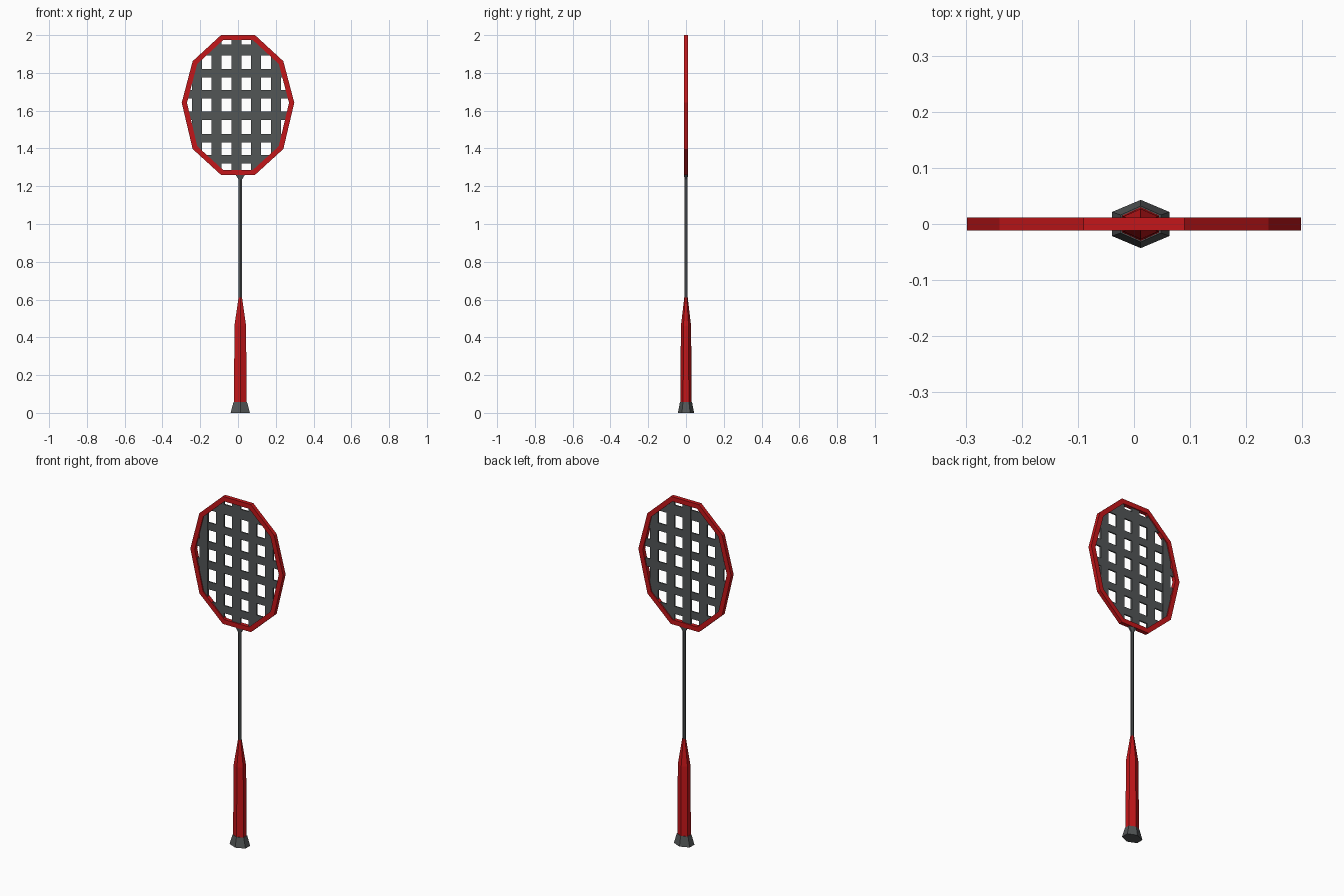
import bpy, bmesh, math
from mathutils import Vector

if "Cube" in bpy.data.objects:
    bpy.data.objects.remove(bpy.data.objects["Cube"])

def material(name, rgb):
    m = bpy.data.materials.new(name)
    m.diffuse_color = (*rgb, 1)
    m.use_nodes = True
    m.node_tree.nodes["Principled BSDF"].inputs["Base Color"].default_value = m.diffuse_color
    return m

red = material("red", (0.55, 0.008, 0.01))
grey = material("dark grey", (0.085, 0.092, 0.094))
CX = 0.012   # grip and shaft axis

def finish(bm, name, mat):
    bmesh.ops.recalc_face_normals(bm, faces=bm.faces)
    me = bpy.data.meshes.new(name)
    bm.to_mesh(me)
    bm.free()
    me.materials.append(mat)
    ob = bpy.data.objects.new(name, me)
    bpy.context.collection.objects.link(ob)

def hex_loft(name, mat, rings):
    """Six-sided loft; rings are (z, half width x, y radius)."""
    bm = bmesh.new()
    loops = []
    for z, hx, ry in rings:
        loops.append([bm.verts.new((CX + hx / 0.866 * math.cos(a), ry * math.sin(a), z))
                      for a in (math.pi / 6 + k * math.pi / 3 for k in range(6))])
    for a, b in zip(loops, loops[1:]):
        for i in range(6):
            j = (i + 1) % 6
            bm.faces.new((a[i], a[j], b[j], b[i]))
    bm.faces.new(loops[0])
    bm.faces.new(loops[-1])
    finish(bm, name, mat)

# Grip, butt cap and shaft
hex_loft("butt_cap", grey, [(0, 0.051, 0.043), (0.057, 0.036, 0.032)])
hex_loft("grip", red, [(0.055, 0.033, 0.03), (0.46, 0.031, 0.027), (0.612, 0.009, 0.009)])
hex_loft("shaft", grey, [(0.6, 0.0085, 0.008), (1.235, 0.0085, 0.008), (1.262, 0.026, 0.0105)])

# Ten-sided head outline
half = [(0.09, 2.0), (0.24, 1.862), (0.298, 1.642), (0.24, 1.397), (0.09, 1.26)]
outer = [Vector(p) for p in half] + [Vector((-x, z)) for x, z in reversed(half)]

def inset(poly, d):
    """Offset a clockwise convex outline inwards by d."""
    out = []
    n = len(poly)
    for i in range(n):
        e1 = (poly[i] - poly[i - 1]).normalized()
        e2 = (poly[(i + 1) % n] - poly[i]).normalized()
        n1, n2 = Vector((e1.y, -e1.x)), Vector((e2.y, -e2.x))
        out.append(poly[i] + (n1 + n2) * d / (1 + n1.dot(n2)))
    return out

inner = inset(outer, 0.027)

# Head frame
bm = bmesh.new()
T = 0.0115
rings = [[bm.verts.new((p.x, y, p.y)) for p in poly]
         for poly, y in ((outer, -T), (outer, T), (inner, T), (inner, -T))]
for k in range(4):
    a, b = rings[k], rings[(k + 1) % 4]
    for i in range(10):
        j = (i + 1) % 10
        bm.faces.new((a[i], a[j], b[j], b[i]))
finish(bm, "head_frame", red)

# String bed: flat bars clipped to the middle of the frame
clip = inset(outer, 0.02)

def strings(name, boxes, t):
    bm = bmesh.new()
    for x0, x1, z0, z1 in boxes:
        r = bmesh.ops.create_cube(bm, size=1)
        for v in r["verts"]:
            v.co = ((x0 + x1) / 2 + v.co.x * (x1 - x0), v.co.y * 2 * t,
                    (z0 + z1) / 2 + v.co.z * (z1 - z0))
    for i in range(10):
        p, q = clip[i], clip[(i + 1) % 10]
        e = q - p
        r = bmesh.ops.bisect_plane(bm, geom=bm.verts[:] + bm.edges[:] + bm.faces[:],
                                   plane_co=(p.x, 0, p.y), plane_no=(-e.y, 0, e.x),
                                   clear_outer=True)
        cut = [g for g in r["geom_cut"] if isinstance(g, bmesh.types.BMEdge)]
        bmesh.ops.holes_fill(bm, edges=cut, sides=0)
    finish(bm, name, grey)

strings("vertical_strings",
        [(x - 0.026, x + 0.026, 1.2, 2.1) for x in (-0.217, -0.113, -0.008, 0.096, 0.202)], 0.005)
strings("horizontal_strings",
        [(-0.4, 0.4, z - w, z + w) for z, w in
         ((1.922, 0.029), (1.798, 0.022), (1.687, 0.022), (1.573, 0.023),
          (1.454, 0.022), (1.342, 0.022))], 0.004)
